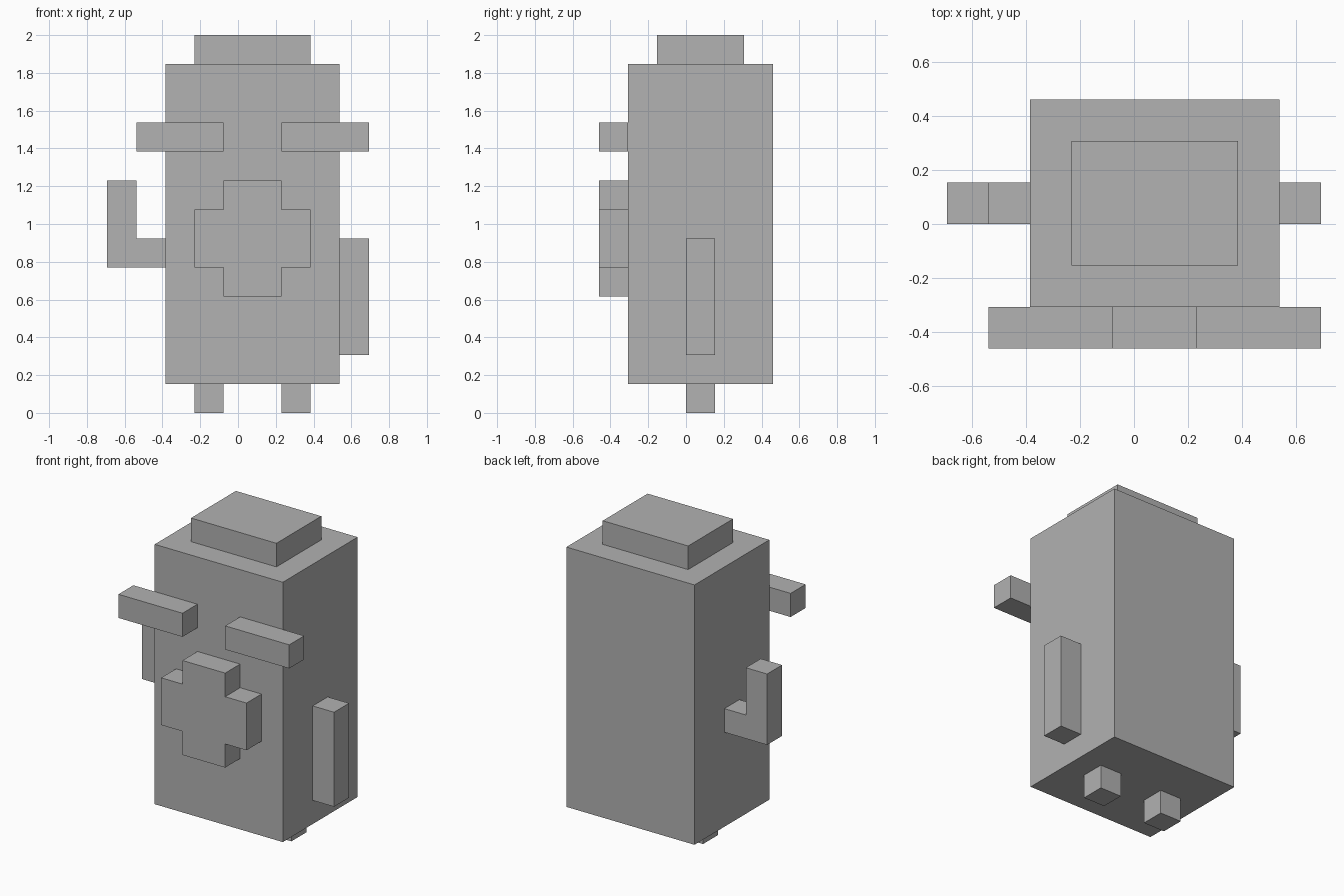
import bpy
import bmesh
from mathutils import Vector

# Remove the default cube
cube = bpy.data.objects.get("Cube")
if cube:
    bpy.data.objects.remove(cube, do_unlink=True)

U = 2 / 13  # size of one block

grey = bpy.data.materials.new("plain grey")
grey.use_nodes = True
colour = (0.445, 0.445, 0.445, 1)
grey.diffuse_color = colour
grey.node_tree.nodes["Principled BSDF"].inputs["Base Color"].default_value = colour


def extrude_profile(name, outline, y0, y1):
    """Extrude a front-facing (x, z) outline from y0 to y1, in blocks."""
    bm = bmesh.new()
    face = bm.faces.new([bm.verts.new((x * U, y0 * U, z * U)) for x, z in outline])
    result = bmesh.ops.extrude_face_region(bm, geom=[face], use_keep_orig=True)
    moved = [v for v in result["geom"] if isinstance(v, bmesh.types.BMVert)]
    bmesh.ops.translate(bm, verts=moved, vec=Vector((0, (y1 - y0) * U, 0)))
    bmesh.ops.recalc_face_normals(bm, faces=bm.faces)
    mesh = bpy.data.meshes.new(name)
    bm.to_mesh(mesh)
    bm.free()
    mesh.materials.append(grey)
    obj = bpy.data.objects.new(name, mesh)
    bpy.context.collection.objects.link(obj)
    return obj


def block(name, x0, x1, y0, y1, z0, z1):
    return extrude_profile(name, [(x0, z0), (x1, z0), (x1, z1), (x0, z1)], y0, y1)


# Body and head cap
block("body", -2.5, 3.5, -2, 3, 1, 12)
block("head_cap", -1.5, 2.5, -1, 2, 12, 13)

# Legs and brows, mirrored about the middle of the body
MID = 0.5
for side, s in (("right", -1), ("left", 1)):
    leg = sorted((MID + s, MID + 2 * s))
    brow = sorted((MID + s, MID + 4 * s))
    block(side + "_leg", *leg, 0, 1, 0, 1)
    block(side + "_brow", *brow, -3, -2, 9, 10)

# Cross-shaped snout
extrude_profile("snout", [
    (-0.5, 4), (1.5, 4), (1.5, 5), (2.5, 5), (2.5, 7), (1.5, 7),
    (1.5, 8), (-0.5, 8), (-0.5, 7), (-1.5, 7), (-1.5, 5), (-0.5, 5)], -3, -2)

# Raised right arm and hanging left arm
extrude_profile("right_arm", [
    (-4.5, 5), (-2.5, 5), (-2.5, 6), (-3.5, 6), (-3.5, 8), (-4.5, 8)], 0, 1)
block("left_arm", 3.5, 4.5, 0, 1, 2, 6)
